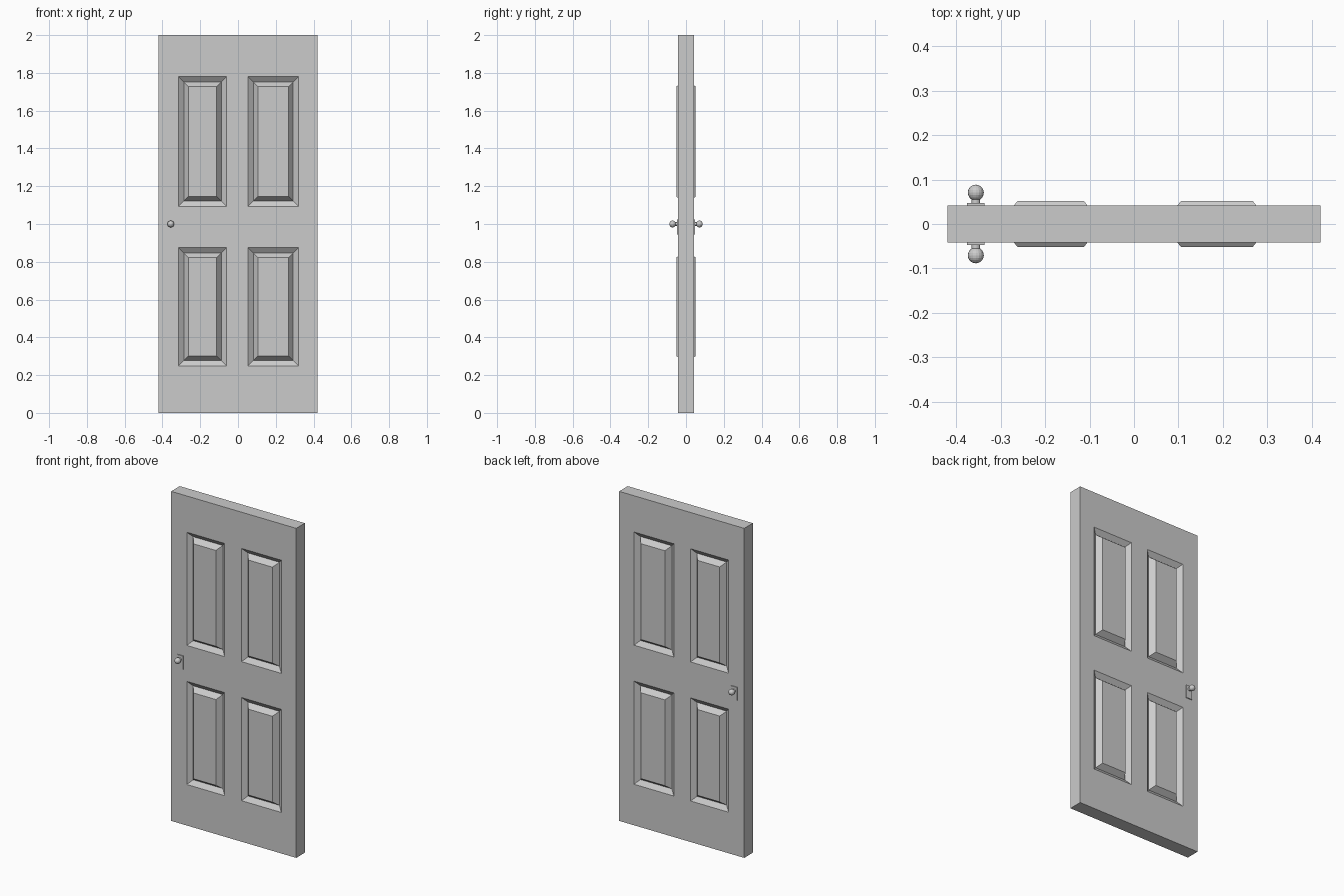
import bpy, bmesh, math
from mathutils import Matrix

if "Cube" in bpy.data.objects:
    bpy.data.objects.remove(bpy.data.objects["Cube"])

HALF_T = 0.0415          # half door thickness
KNOB_X, KNOB_Z = -0.356, 1.0


def finish(bm, name):
    """Turn a front-half bmesh into an object mirrored to the back."""
    bmesh.ops.remove_doubles(bm, verts=bm.verts, dist=1e-5)
    bmesh.ops.recalc_face_normals(bm, faces=bm.faces)
    me = bpy.data.meshes.new(name)
    bm.to_mesh(me)
    bm.free()
    ob = bpy.data.objects.new(name, me)
    bpy.context.collection.objects.link(ob)
    m = ob.modifiers.new("both_sides", 'MIRROR')
    m.use_axis = (False, True, False)
    m.merge_threshold = 0.0001
    return ob


def rect(x0, x1, z0, z1, y):
    return [(x0, y, z0), (x1, y, z0), (x1, y, z1), (x0, y, z1)]


def face(bm, pts):
    bm.faces.new([bm.verts.new(p) for p in pts])


def bridge(bm, a, b):
    for i in range(4):
        j = (i + 1) % 4
        face(bm, [a[i], a[j], b[j], b[i]])


# Door leaf: a grid of rails and stiles with four moulded raised panels
bm = bmesh.new()
xs = [-0.42, -0.315, -0.06, 0.053, 0.32, 0.42]
zs = [0, 0.249, 0.875, 1.093, 1.78, 2.0]
for i in range(5):
    for k in range(5):
        x0, x1, z0, z1 = xs[i], xs[i + 1], zs[k], zs[k + 1]
        ring = rect(x0, x1, z0, z1, -HALF_T)
        if i in (1, 3) and k in (1, 3):
            # slope into the groove, then out to the raised field
            for d, y in ((0.028, -0.02), (0.0525, -0.0515)):
                nxt = rect(x0 + d, x1 - d, z0 + d, z1 - d, y)
                bridge(bm, ring, nxt)
                ring = nxt
        face(bm, ring)
# Door edges, from the front face back to the mid plane
for a, b in zip(xs, xs[1:]):
    for z in (zs[0], zs[-1]):
        face(bm, [(a, -HALF_T, z), (b, -HALF_T, z), (b, 0, z), (a, 0, z)])
for a, b in zip(zs, zs[1:]):
    for x in (xs[0], xs[-1]):
        face(bm, [(x, -HALF_T, a), (x, -HALF_T, b), (x, 0, b), (x, 0, a)])
finish(bm, "door_leaf")

# Lock plate
bm = bmesh.new()
bmesh.ops.create_cube(bm, size=1, matrix=Matrix.Translation((KNOB_X, -0.0435, 0.984))
                      @ Matrix.Diagonal((0.04, 0.007, 0.08, 1)))
finish(bm, "lock_plate")

# Knob stem and ball, with their axis along y
turn = Matrix.Rotation(math.pi / 2, 4, 'X')
bm = bmesh.new()
bmesh.ops.create_cone(bm, cap_ends=True, segments=16, radius1=0.0095, radius2=0.0095,
                      depth=0.018, matrix=Matrix.Translation((KNOB_X, -0.053, KNOB_Z)) @ turn)
finish(bm, "knob_stem")

bm = bmesh.new()
bmesh.ops.create_uvsphere(bm, u_segments=16, v_segments=10, radius=0.018,
                          matrix=Matrix.Translation((KNOB_X, -0.0705, KNOB_Z)) @ turn)
finish(bm, "knob")
